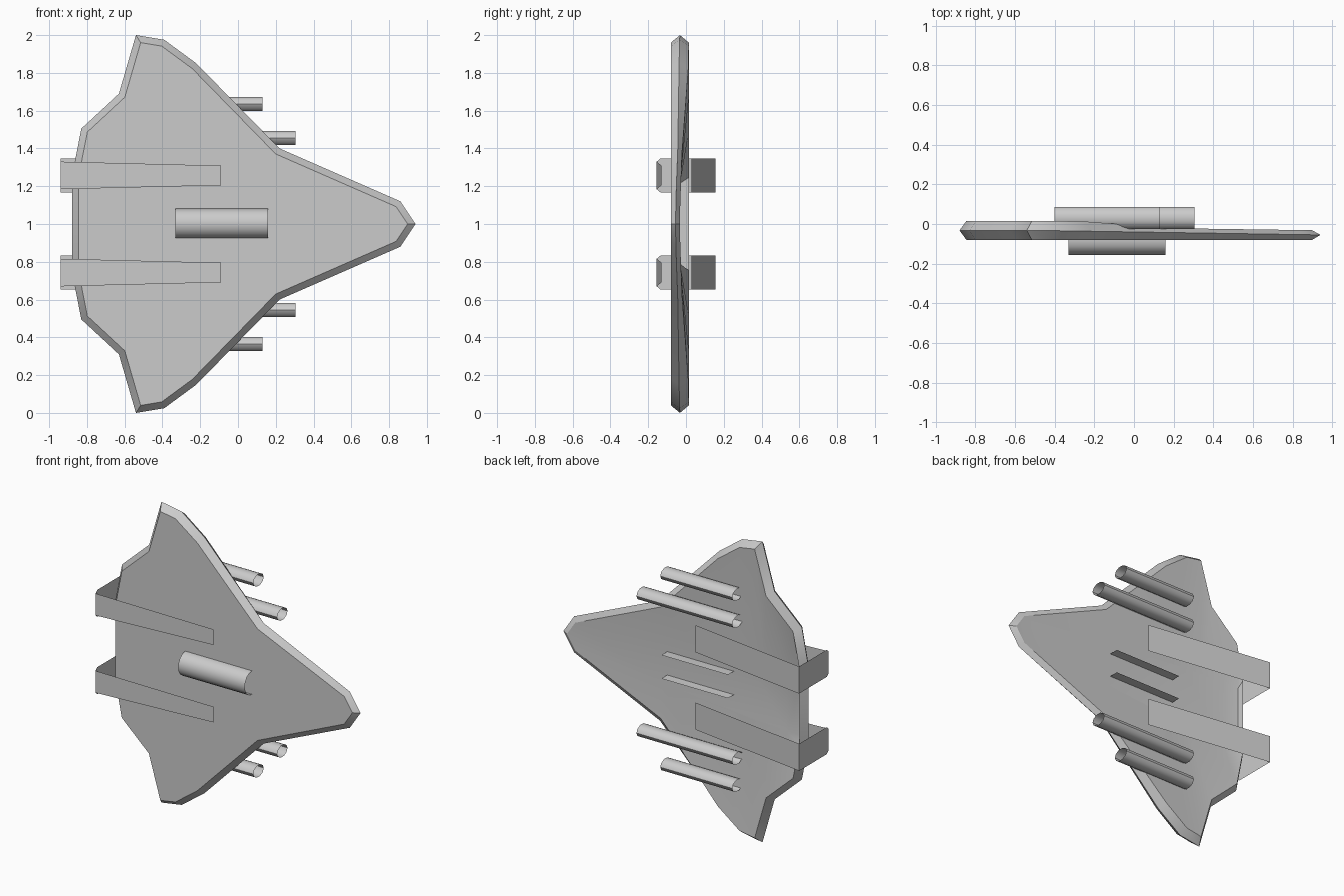
import bpy
from math import sin, cos, pi
from mathutils import Vector

if "Cube" in bpy.data.objects:
    bpy.data.objects.remove(bpy.data.objects["Cube"])


def make(name, verts, faces, smooth=None):
    me = bpy.data.meshes.new(name)
    me.from_pydata(verts, [], faces)
    me.validate()
    ob = bpy.data.objects.new(name, me)
    bpy.context.collection.objects.link(ob)
    bpy.context.view_layer.objects.active = ob
    bpy.ops.object.select_all(action='DESELECT')
    ob.select_set(True)
    bpy.ops.object.mode_set(mode='EDIT')
    bpy.ops.mesh.select_all(action='SELECT')
    bpy.ops.mesh.normals_make_consistent(inside=False)
    bpy.ops.object.mode_set(mode='OBJECT')
    if smooth:
        bpy.ops.object.shade_smooth_by_angle(angle=smooth)
    return ob


def loft(name, rings, closed, caps=False, smooth=None):
    n = len(rings[0])
    verts = [v for r in rings for v in r]
    faces = []
    for k in range(len(rings) - 1):
        for i in range(n if closed else n - 1):
            j = (i + 1) % n
            faces.append((k * n + i, k * n + j, (k + 1) * n + j, (k + 1) * n + i))
    if caps:
        faces += [tuple(range(n)), tuple(range((len(rings) - 1) * n, len(rings) * n))]
    return make(name, verts, faces, smooth)


def lerp_table(x, table):
    for (x0, y0), (x1, y1) in zip(table, table[1:]):
        if x <= x1:
            t = max(0, (x - x0) / (x1 - x0))
            return y0 + t * (y1 - y0)
    return table[-1][1]


def mirrored(half):
    # half runs nose -> tail; the nose lies on the centre line
    return half + [(x, -z) for x, z in reversed(half[1:])]


def inset(pts, d):
    out = []
    n = len(pts)
    for i in range(n):
        p, a, b = Vector(pts[i]), Vector(pts[i - 1]), Vector(pts[(i + 1) % n])
        e1, e2 = (p - a).normalized(), (b - p).normalized()
        n1, n2 = Vector((-e1.y, e1.x)), Vector((-e2.y, e2.x))
        m = (n1 + n2) / max(1 + n1.dot(n2), 0.6)
        out.append(tuple(p + m * d))
    return out


# Winged hull: bevelled rim, flat front, back with a sunken centre panel
outline = mirrored([(.94, 0), (.86, .12), (.22, .4), (-.22, .85), (-.39, .975), (-.54, 1),
                    (-.63, .69), (-.83, .505), (-.88, .25)])
panel = mirrored([(.85, 0), (.81, .08), (.2, .14), (-.1, .17), (-.3, .19), (-.42, .2),
                  (-.55, .205), (-.72, .21), (-.845, .215)])
inner = inset(outline, .035)
back_y = [(-.4, .015), (-.22, .012), (.1, -.02), (.94, -.032)]
rim_y = [(-.5, -.032), (.94, -.055)]
front = [(x, -.08, 1 + z) for x, z in inner]
rim = [(x, lerp_table(x, rim_y), 1 + z) for x, z in outline]
back = [(x, lerp_table(x, back_y), 1 + z) for x, z in inner]
centre = [(x, -.032, 1 + z) for x, z in panel]
loft("hull", [front, rim, back, centre], True, caps=True, smooth=.6)

# Open gun barrels behind the wings
for side, s in (("upper", 1), ("lower", -1)):
    for kind, z, x1 in (("outer", .635, .13), ("inner", .455, .305)):
        rings = [[(x, .03 + .055 * cos(2 * pi * i / 10), 1 + s * z + .04 * sin(2 * pi * i / 10))
                  for i in range(10)] for x in (-.4, x1)]
        loft(f"{side}_{kind}_barrel", rings, True, smooth=.8)

# Arched canopy whose legs pass through the hull
arch = [(.03, -.078), (-.085, -.078)]
arch += [(-.085 - .072 * sin(pi * i / 8), -.078 * cos(pi * i / 8)) for i in range(1, 8)]
arch += [(-.085, .078), (.03, .078)]
loft("canopy", [[(x, y, 1.003 + z) for y, z in arch] for x in (-.33, .16)], False, smooth=.6)

# Thin bands wrapping around the tail: front end -> rear -> back end (x, y, half width)
path = [(-.09, -.13, .052), (-.94, -.155, .073), (-.94, -.135, .09), (-.94, .155, .09), (-.09, .03, .09)]
for side, s in (("upper", 1), ("lower", -1)):
    loft(f"{side}_tail_band", [[(x, y, 1 + s * .257 - w), (x, y, 1 + s * .257 + w)]
                               for x, y, w in path], False)
